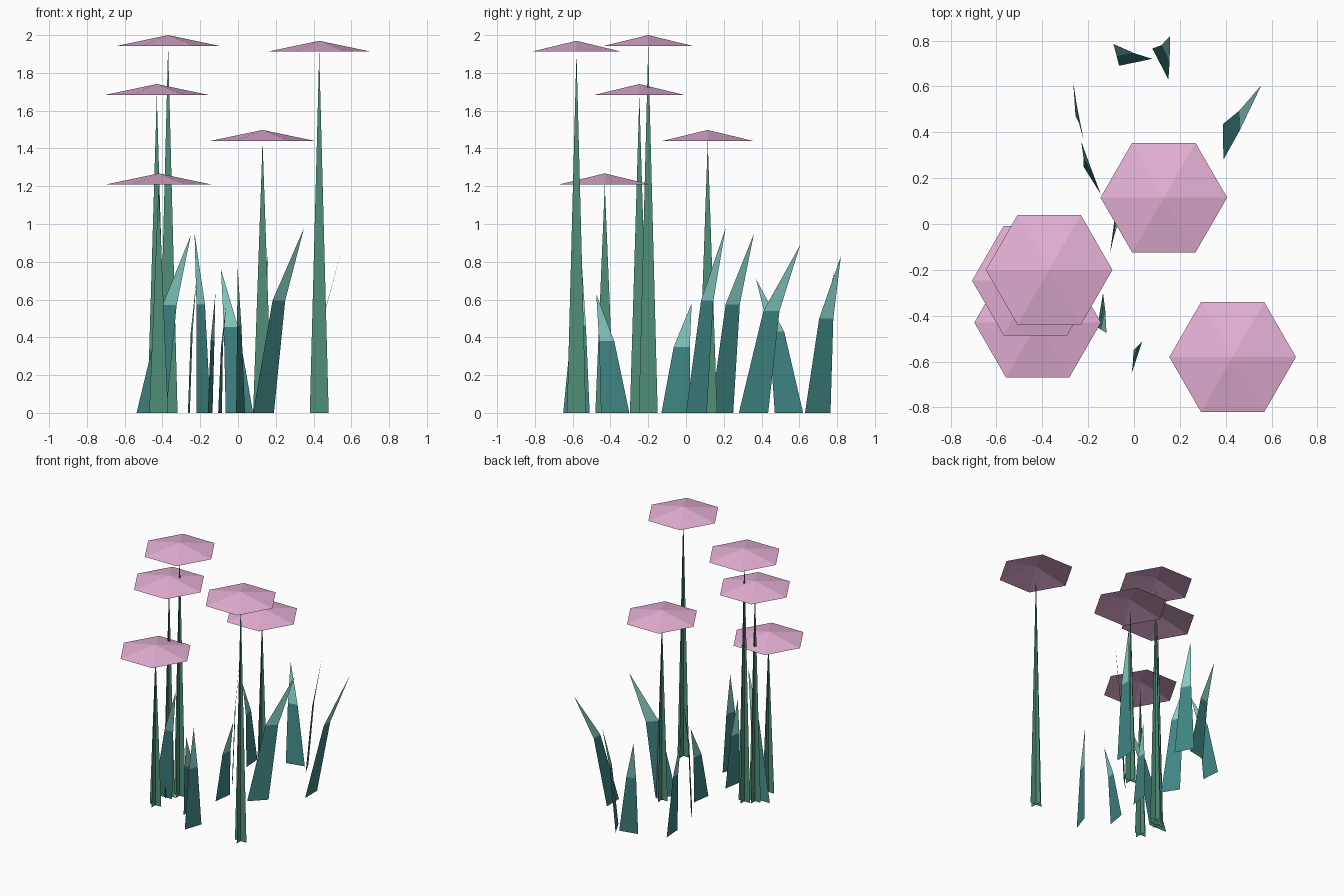
import bpy
from math import cos, sin, pi


def material(name, rgb):
    m = bpy.data.materials.new(name)
    m.diffuse_color = (*rgb, 1)
    return m


STEM = material("stem_green", (0.08, 0.28, 0.19))
LEAF = material("leaf_teal", (0.05, 0.24, 0.23))
TIP = material("leaf_tip_aqua", (0.25, 0.64, 0.57))
PINK = material("cap_pink", (0.80, 0.44, 0.68))


def mesh_object(name, verts, faces, mats, slots=None):
    me = bpy.data.meshes.new(name)
    me.from_pydata(verts, [], faces)
    for m in mats:
        me.materials.append(m)
    if slots:
        me.polygons.foreach_set("material_index", slots)
    ob = bpy.data.objects.new(name, me)
    bpy.context.collection.objects.link(ob)
    return ob


# Flower: two crossed tapering blades under an open six-sided cap
def flower(i, x, y, rim, w=0.05, r=0.276, rise=0.058):
    stem = [(x - w, y, 0), (x + w, y, 0), (x, y - w, 0), (x, y + w, 0), (x, y, rim)]
    mesh_object(f"flower_stem_{i}", stem, [(0, 1, 4), (2, 3, 4)], [STEM])
    ring = [(x + r * cos(k * pi / 3), y + r * sin(k * pi / 3), rim) for k in range(6)]
    mesh_object(f"flower_cap_{i}", ring + [(x, y, rim + rise)],
                [(k, (k + 1) % 6, 6) for k in range(6)], [PINK])


# Leaf: tapering lower blade with a bent pointed tip
def leaf(i, base_a, base_b, knee_a, knee_b, knee_z, tip):
    verts = [(*base_a, 0), (*base_b, 0), (*knee_b, knee_z), (*knee_a, knee_z), tip]
    mesh_object(f"leaf_{i}", verts, [(0, 1, 2, 3), (3, 2, 4)], [LEAF, TIP], [0, 1])


flowers = [(-0.37, -0.20, 1.942), (-0.43, -0.247, 1.683), (-0.42, -0.43, 1.21),
           (0.13, 0.115, 1.44), (0.43, -0.58, 1.912)]
for i, f in enumerate(flowers):
    flower(i + 1, *f)

leaves = [
    ((-0.265, 0.62), (-0.255, 0.47), (-0.25, 0.52), (-0.24, 0.44), 0.43, (-0.22, 0.37, 0.71)),
    ((-0.145, 0.13), (-0.22, 0.25), (-0.175, 0.21), (-0.22, 0.285), 0.575, (-0.23, 0.36, 0.95)),
    ((0.08, 0.72), (-0.065, 0.69), (0.0, 0.745), (-0.075, 0.73), 0.455, (-0.09, 0.785, 0.76)),
    ((0.15, 0.63), (0.08, 0.765), (0.155, 0.705), (0.12, 0.78), 0.50, (0.158, 0.82, 0.83)),
    ((0.39, 0.28), (0.387, 0.435), (0.462, 0.41), (0.46, 0.495), 0.54, (0.555, 0.605, 0.89)),
    ((-0.105, -0.13), (-0.085, 0.02), (-0.09, -0.065), (-0.08, 0.02), 0.35, (-0.062, 0.03, 0.58)),
    ((-0.135, -0.30), (-0.16, -0.45), (-0.125, -0.38), (-0.145, -0.46), 0.38, (-0.12, -0.475, 0.63)),
    ((-0.01, -0.65), (0.037, -0.51), (-0.005, -0.605), (0.018, -0.53), 0.46, (-0.002, -0.55, 0.77)),
    ((-0.537, -0.28), (-0.38, -0.28), (-0.40, -0.345), (-0.325, -0.345), 0.57, (-0.25, -0.42, 0.94)),
    ((0.08, 0.0), (0.19, 0.11), (0.183, 0.08), (0.25, 0.145), 0.595, (0.35, 0.21, 0.98)),
]
for i, l in enumerate(leaves):
    leaf(i + 1, *l)
